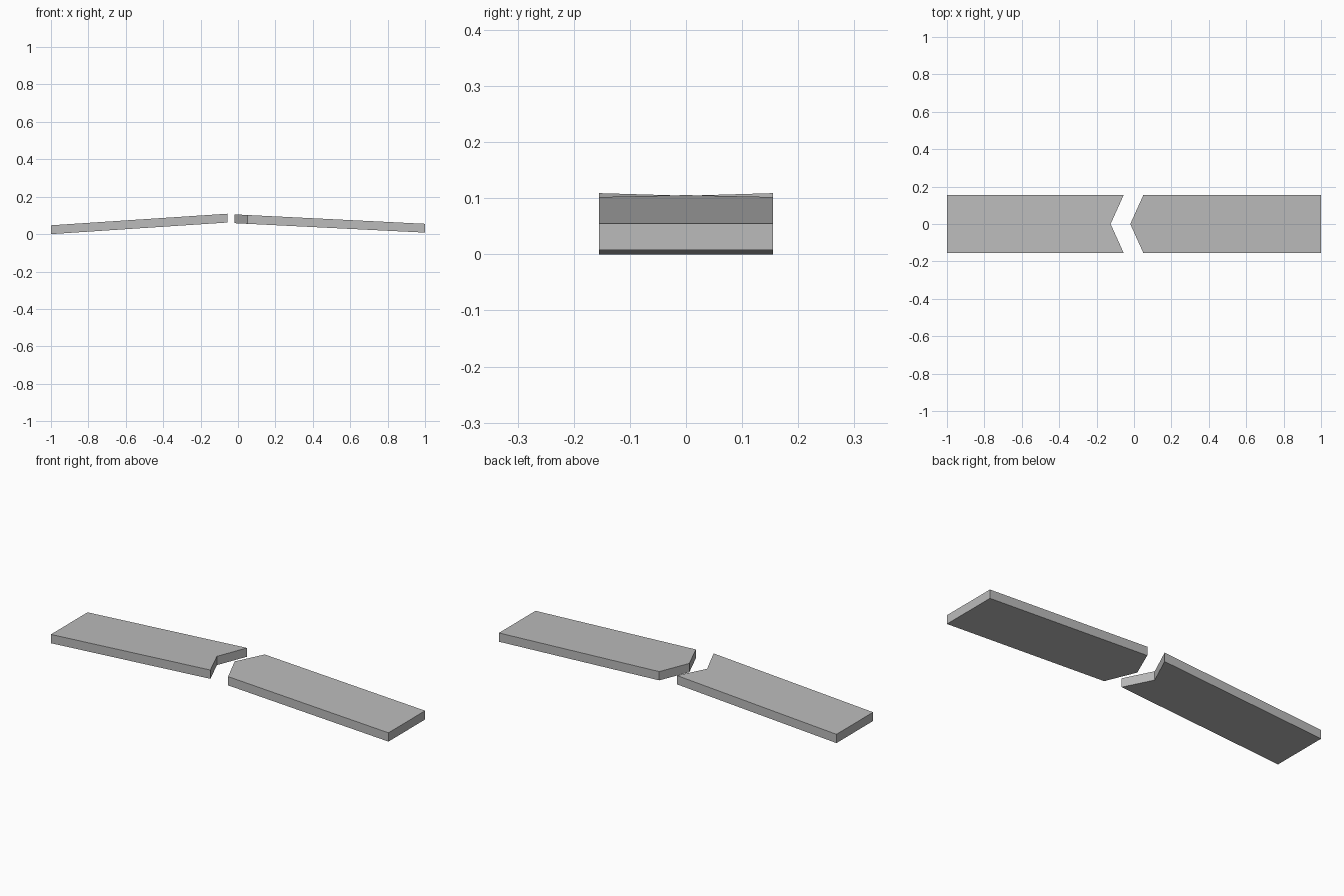
import bpy
import bmesh

cube = bpy.data.objects.get("Cube")
if cube:
    bpy.data.objects.remove(cube, do_unlink=True)

HALF_WIDTH = 0.155
THICKNESS = 0.047

grey = bpy.data.materials.new("plain_grey")
grey.use_nodes = True
grey.diffuse_color = (0.5, 0.5, 0.5, 1)
grey.node_tree.nodes["Principled BSDF"].inputs["Base Color"].default_value = (0.5, 0.5, 0.5, 1)


def make_plank(name, outer_x, corner_x, middle_x, outer_z, slope):
    """Sloping plank with a V-shaped inner end, extruded straight up."""
    outline = [(outer_x, -HALF_WIDTH), (corner_x, -HALF_WIDTH), (middle_x, 0),
               (corner_x, HALF_WIDTH), (outer_x, HALF_WIDTH)]
    bm = bmesh.new()
    base = bm.faces.new([bm.verts.new((x, y, outer_z + slope * abs(x - outer_x)))
                         for x, y in outline])
    top = bmesh.ops.extrude_face_region(bm, geom=[base])["geom"]
    bmesh.ops.translate(bm, vec=(0, 0, THICKNESS),
                        verts=[v for v in top if isinstance(v, bmesh.types.BMVert)])
    bmesh.ops.recalc_face_normals(bm, faces=bm.faces)
    mesh = bpy.data.meshes.new(name)
    bm.to_mesh(mesh)
    bm.free()
    mesh.materials.append(grey)
    plank = bpy.data.objects.new(name, mesh)
    bpy.context.collection.objects.link(plank)


# Notched half on the right, pointed half on the left
make_plank("notched_plank", -1, -0.055, -0.125, 0, 0.0656)
make_plank("pointed_plank", 1, 0.05, -0.02, 0.008, 0.0495)
